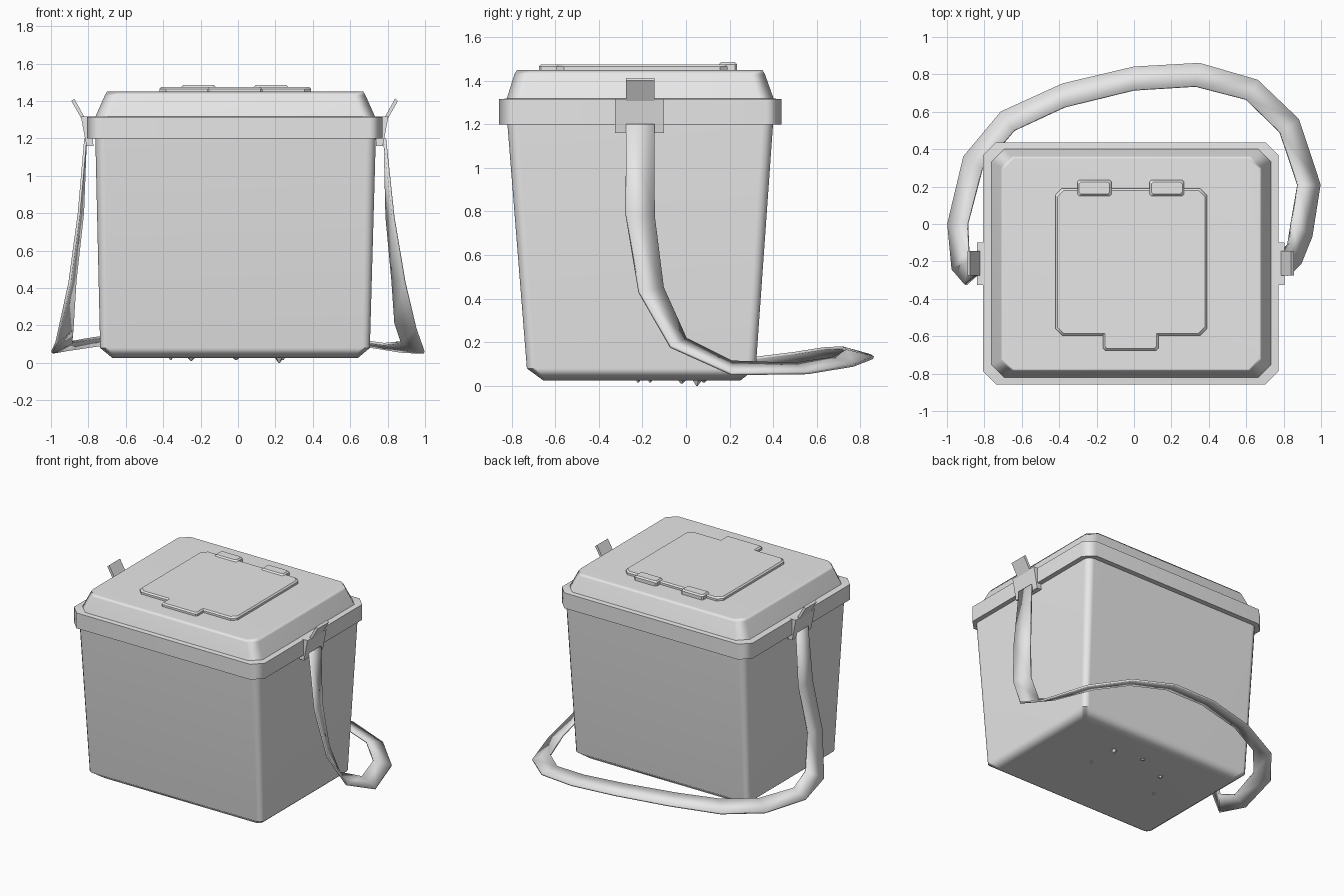
import bpy, bmesh, math
from mathutils import Vector

if "Cube" in bpy.data.objects:
    bpy.data.objects.remove(bpy.data.objects["Cube"])

grey = bpy.data.materials.new("plain grey")
grey.diffuse_color = (0.8, 0.8, 0.8, 1)
grey.use_nodes = True
grey.node_tree.nodes["Principled BSDF"].inputs["Base Color"].default_value = grey.diffuse_color


def finish(name, bm, angle=50, smooth=True):
    bmesh.ops.recalc_face_normals(bm, faces=bm.faces)
    me = bpy.data.meshes.new(name)
    bm.to_mesh(me)
    bm.free()
    me.materials.append(grey)
    ob = bpy.data.objects.new(name, me)
    bpy.context.collection.objects.link(ob)
    if smooth:
        bpy.ops.object.select_all(action='DESELECT')
        ob.select_set(True)
        bpy.context.view_layer.objects.active = ob
        bpy.ops.object.shade_smooth_by_angle(angle=math.radians(angle))
    return ob


def rounded_rect(x0, x1, y0, y1, r, seg):
    """Outline of a rectangle with rounded (seg > 1) or cut (seg = 1) corners."""
    pts = []
    for i, (cx, cy) in enumerate(((x1 - r, y1 - r), (x0 + r, y1 - r),
                                  (x0 + r, y0 + r), (x1 - r, y0 + r))):
        for k in range(seg + 1):
            a = math.pi / 2 * (i + k / seg)
            pts.append((cx + r * math.cos(a), cy + r * math.sin(a)))
    return pts


def loft(name, sections, seg, angle=50):
    """Skin stacked outlines given as (z, x0, x1, y0, y1, corner radius)."""
    bm = bmesh.new()
    rings = [[bm.verts.new((x, y, z)) for x, y in rounded_rect(*r, seg)]
             for z, *r in sections]
    for a, b in zip(rings, rings[1:]):
        for i in range(len(a)):
            j = (i + 1) % len(a)
            bm.faces.new((a[i], a[j], b[j], b[i]))
    bm.faces.new(rings[0])
    bm.faces.new(rings[-1])
    ob = finish(name, bm, angle)
    ob.modifiers.new("flat_shading", 'WEIGHTED_NORMAL').keep_sharp = True
    return ob


def prism(name, profile, y0, y1):
    """Extrude an x-z profile along y."""
    bm = bmesh.new()
    f = bm.faces.new([bm.verts.new((x, y0, z)) for x, z in profile])
    new = bmesh.ops.extrude_face_region(bm, geom=[f])["geom"]
    bmesh.ops.translate(bm, vec=(0, y1 - y0, 0),
                        verts=[v for v in new if isinstance(v, bmesh.types.BMVert)])
    return finish(name, bm, smooth=False)


# tapered tub with a cut lower edge
loft("tub", [(0.025, -0.67, 0.64, -0.655, 0.25, 0.03),
             (0.08, -0.737, 0.705, -0.73, 0.32, 0.04),
             (1.21, -0.763, 0.737, -0.82, 0.40, 0.05)], 3)

# lid: rim band, small ledge and sloping shoulder
loft("lid", [(1.20, -0.808, 0.772, -0.857, 0.437, 0.07),
             (1.315, -0.808, 0.772, -0.857, 0.437, 0.07),
             (1.318, -0.762, 0.732, -0.822, 0.402, 0.07),
             (1.43, -0.712, 0.682, -0.787, 0.362, 0.06),
             (1.45, -0.70, 0.67, -0.775, 0.35, 0.06)], 1)

# hatch panel, its finger tab and two hinges
for name, x0, x1, y0, y1, top, r in (
        ("hatch", -0.42, 0.39, -0.595, 0.19, 1.475, 0.035),
        ("hatch_tab", -0.165, 0.13, -0.675, -0.55, 1.475, 0.01),
        ("hinge_left", -0.303, -0.12, 0.15, 0.235, 1.485, 0.01),
        ("hinge_right", 0.083, 0.268, 0.15, 0.235, 1.485, 0.01)):
    loft(name, [(1.44, x0, x1, y0, y1, r),
                (top - 0.01, x0, x1, y0, y1, r),
                (top, x0 + 0.01, x1 - 0.01, y0 + 0.01, y1 - 0.01, r)], 1, 30)

# strap clips and their angled levers on both sides
for side, s in (("left", -1), ("right", 1)):
    def mir(profile):
        return [(-0.018 + s * x, z) for x, z in profile]
    prism("clip_" + side, mir([(0.755, 1.16), (0.792, 1.16), (0.822, 1.317), (0.77, 1.317)]),
          -0.325, -0.10)
    prism("lever_" + side, mir([(0.795, 1.30), (0.813, 1.295), (0.873, 1.40), (0.858, 1.413)]),
          -0.275, -0.145)

# carrying strap: outer and inner edge of the hanging ribbon, right end to left end
edges = [((0.785, -0.275, 1.20), (0.785, -0.145, 1.20)),
         ((0.83, -0.275, 0.78), (0.795, -0.145, 0.78)),
         ((0.89, -0.215, 0.43), (0.825, -0.105, 0.45)),
         ((0.95, -0.07, 0.18), (0.84, 0.0, 0.215)),
         ((0.995, 0.21, 0.055), (0.875, 0.21, 0.11)),
         ((0.88, 0.56, 0.06), (0.78, 0.49, 0.10)),
         ((0.66, 0.77, 0.095), (0.60, 0.665, 0.125)),
         ((0.35, 0.86, 0.13), (0.33, 0.735, 0.16)),
         ((0.0, 0.84, 0.14), (0.0, 0.715, 0.175)),
         ((-0.38, 0.75, 0.13), (-0.37, 0.625, 0.17)),
         ((-0.71, 0.60, 0.10), (-0.64, 0.50, 0.15)),
         ((-0.91, 0.36, 0.07), (-0.81, 0.30, 0.125)),
         ((-0.995, 0.0, 0.055), (-0.89, 0.0, 0.11)),
         ((-0.97, -0.245, 0.11), (-0.885, -0.15, 0.18)),
         ((-0.90, -0.325, 0.43), (-0.87, -0.20, 0.44)),
         ((-0.85, -0.28, 0.80), (-0.83, -0.15, 0.80)),
         ((-0.815, -0.275, 1.20), (-0.815, -0.145, 1.20))]
bm = bmesh.new()
rows = [[bm.verts.new(Vector(p)) for p in pair] for pair in edges]
for (a, b), (c, d) in zip(rows, rows[1:]):
    bm.faces.new((a, b, d, c))
strap = finish("strap", bm, 40)
thick = strap.modifiers.new("thickness", 'SOLIDIFY')
thick.thickness = 0.014
thick.offset = 0

# tiny nubs under the tub
for i, (x, y, r, z) in enumerate(((0.22, 0.05, 0.03, 0.0), (-0.01, 0.08, 0.03, 0.015),
                                  (-0.25, -0.02, 0.03, 0.01), (0.24, -0.165, 0.015, 0.015),
                                  (-0.36, -0.22, 0.015, 0.015))):
    bm = bmesh.new()
    bmesh.ops.create_cone(bm, cap_ends=True, segments=5, radius1=0.004, radius2=r, depth=0.035 - z)
    bmesh.ops.translate(bm, vec=(x, y, (0.035 + z) / 2), verts=bm.verts)
    finish(f"nub_{i + 1}", bm, smooth=False)
